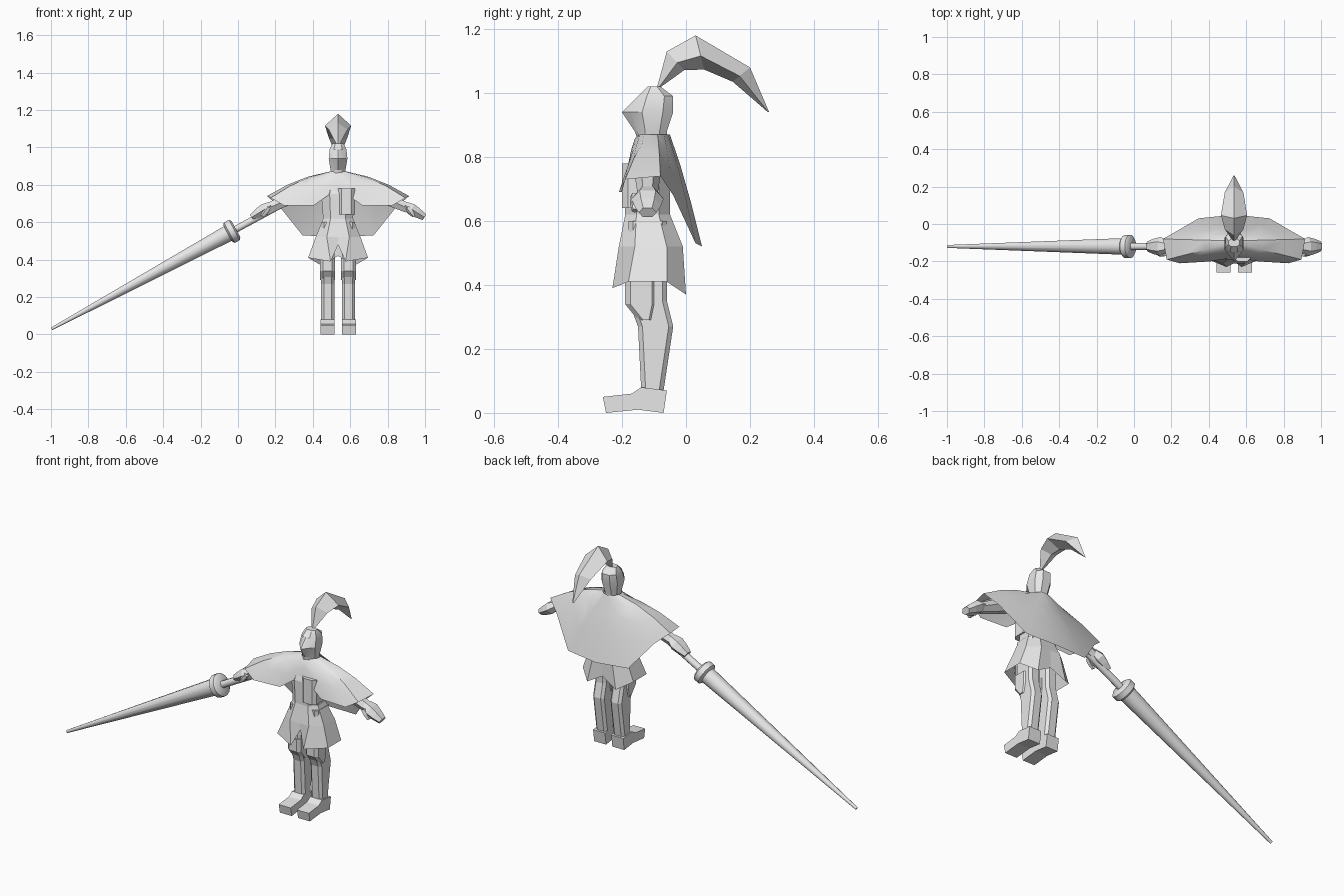
import bpy
import math
from mathutils import Vector

if "Cube" in bpy.data.objects:
    bpy.data.objects.remove(bpy.data.objects["Cube"])

BODY_X, BODY_Y = 0.535, -0.12   # vertical axis of the figure

grey = bpy.data.materials.new("plain grey")
grey.use_nodes = True
grey.diffuse_color = (0.8, 0.8, 0.8, 1)
grey.node_tree.nodes["Principled BSDF"].inputs["Base Color"].default_value = grey.diffuse_color


def loft(name, rings, cap_start=True, cap_end=True, smooth=0):
    """Skin closed rings of equal length."""
    count = len(rings[0])
    verts = [point for ring in rings for point in ring]
    faces = []
    for row in range(0, len(verts) - count, count):
        for i in range(count):
            following = (i + 1) % count
            faces.append((row + i, row + following,
                          row + count + following, row + count + i))
    if cap_start:
        faces.append(tuple(reversed(range(count))))
    if cap_end:
        faces.append(tuple(range(len(verts) - count, len(verts))))
    mesh = bpy.data.meshes.new(name)
    mesh.from_pydata(verts, [], faces)
    mesh.materials.append(grey)
    obj = bpy.data.objects.new(name, mesh)
    bpy.context.collection.objects.link(obj)
    bpy.ops.object.select_all(action='DESELECT')
    obj.select_set(True)
    bpy.context.view_layer.objects.active = obj
    bpy.ops.object.mode_set(mode='EDIT')
    bpy.ops.mesh.select_all(action='SELECT')
    bpy.ops.mesh.normals_make_consistent(inside=False)
    bpy.ops.object.mode_set(mode='OBJECT')
    if smooth:
        bpy.ops.object.shade_smooth_by_angle(angle=math.radians(smooth))


def mirrored(half):
    """Close a ring from its left half, listed front centre to back centre."""
    left = [Vector((BODY_X + x, y, z)) for x, y, z in half]
    right = [Vector((BODY_X - x, y, z)) for x, y, z in reversed(half[1:-1])]
    return left + right


def band(z, width, front, back, point=0):
    """Body ring with bevelled corners; point pushes the front centre forward."""
    bevel = (back - front) / 4
    inner = width / 2
    return mirrored([(0, front - point, z), (inner, front, z), (width, front + bevel, z),
                     (width, back - bevel, z), (inner, back, z), (0, back, z)])


def limb_ring(side, inner, outer, z, front, back):
    """Leg section with bevelled corners."""
    bevel = (outer - inner) / 5
    corners = []
    for x, y, sx, sy in ((inner, front, bevel, bevel), (outer, front, -bevel, bevel),
                         (outer, back, -bevel, -bevel), (inner, back, bevel, -bevel)):
        pair = [(x, y + sy), (x + sx, y)]
        corners += pair if sx * sy > 0 else reversed(pair)
    return [(BODY_X + side * x, y, z) for x, y in corners]


def rod(name, start, direction, profile, sides, smooth=0, depth=1):
    """Rings along a line in the xz plane; profile holds (distance, radius)."""
    along = Vector(direction).normalized()
    across = Vector((-along.z, 0, along.x))
    sideways = Vector((0, depth, 0))
    rings = []
    for distance, radius in profile:
        centre = Vector(start) + along * distance
        angles = [math.tau * (i + 0.5) / sides for i in range(sides)]
        rings.append([centre + radius * (across * math.cos(a) + sideways * math.sin(a))
                      for a in angles])
    loft(name, rings, smooth=smooth)


# Torso
loft("torso", [band(0.62, 0.08, -0.19, -0.05), band(0.75, 0.09, -0.19, -0.05),
               band(0.86, 0.05, -0.15, -0.06)])

# Chest flap on the left side only
loft("chest_flap", [limb_ring(1, 0, 0.09, z, -0.2, -0.1) for z in (0.64, 0.78)])

# Skirt, split at the front and dipping at the back
hem = mirrored([(0, -0.2, 0.48), (0.04, -0.23, 0.39), (0.16, -0.18, 0.41),
                (0.16, -0.06, 0.41), (0.09, 0, 0.37), (0, -0.01, 0.42)])
loft("skirt", [hem, band(0.52, 0.12, -0.21, -0.01), band(0.62, 0.08, -0.19, -0.05)],
     cap_start=False)

# Cape: round neck swept to a pointed hem, slightly arched on the way
cape_hem = mirrored([(0, -0.18, 0.78), (0.13, -0.2, 0.69), (0.29, -0.21, 0.69),
                     (0.36, -0.19, 0.73), (0.38, -0.08, 0.74), (0.31, -0.04, 0.68),
                     (0.19, 0.03, 0.53), (0, 0.05, 0.52)])
half_neck = []
for i in range(8):
    angle = math.pi * i / 7
    half_neck.append((0.05 * math.sin(angle), -0.1 - 0.05 * math.cos(angle), 0.87))
cape_neck = mirrored(half_neck)
cape_rings = []
for step in range(4):
    fraction = step / 3
    arch = Vector((0, 0, 0.02 * math.sin(math.pi * fraction)))
    cape_rings.append([top.lerp(low, fraction) + arch
                       for top, low in zip(cape_neck, cape_hem)])
loft("cape", cape_rings, cap_start=False, cap_end=False, smooth=30)

# Helmet with pointed visor
loft("helmet", [band(0.85, 0.035, -0.15, -0.06), band(0.88, 0.04, -0.15, -0.06, 0.01),
                band(0.94, 0.05, -0.17, -0.04, 0.03), band(0.99, 0.045, -0.15, -0.04),
                band(1.02, 0.03, -0.12, -0.08)], smooth=25)

# Plume: each crest point thickens towards a hub beneath the curl
hub = Vector((0, 0.08, 0.98))
plume_rings = []
for y, z, width, thickness in ((-0.09, 1.02, 0.01, 0.01), (-0.06, 1.13, 0.05, 0.08),
                               (0.03, 1.18, 0.07, 0.11), (0.2, 1.08, 0.05, 0.07),
                               (0.26, 0.94, 0.004, 0.005)):
    crest = Vector((0, y, z))
    inward = (hub - crest).normalized() * thickness
    side = crest + inward * 0.6 + Vector((width, 0, 0))
    plume_rings.append(mirrored([crest, side, crest + inward]))
loft("plume", plume_rings)

# Legs and arms
shin_and_thigh = ((0.07, -0.14, -0.07), (0.27, -0.15, -0.04),
                  (0.35, -0.18, -0.06), (0.6, -0.18, -0.06))
knee_guard = ((0.29, -0.15, -0.1), (0.34, -0.19, -0.09), (0.41, -0.19, -0.09))
boot_outline = ((-0.25, 0), (-0.15, 0.01), (-0.07, 0), (-0.06, 0.07),
                (-0.14, 0.08), (-0.17, 0.06), (-0.26, 0.05))
for name, side in (("left", 1), ("right", -1)):
    loft(name + "_leg", [limb_ring(side, 0.02, 0.09, *row) for row in shin_and_thigh])
    loft(name + "_knee", [limb_ring(side, 0.016, 0.096, *row) for row in knee_guard])
    loft(name + "_boot", [[(BODY_X + side * x, y, z) for y, z in boot_outline]
                          for x in (0.02, 0.095)])
    rod(name + "_arm", (BODY_X + side * 0.07, BODY_Y, 0.81), (side * 0.9, 0, -0.4),
        [(0, 0.04), (0.17, 0.04), (0.33, 0.03)], sides=6)
    rod(name + "_hand", (BODY_X + side * 0.36, BODY_Y, 0.69), (side * 0.8, 0, -0.5),
        [(0, 0.024), (0.04, 0.036), (0.08, 0.03), (0.12, 0.02)], sides=6, depth=1.4)
    rod(name + "_thumb", (BODY_X + side * 0.37, BODY_Y - 0.04, 0.68), (side * 0.6, 0, -0.8),
        [(0, 0.014), (0.03, 0.016), (0.06, 0.01)], sides=5)

# Lance: cone, guard ring and grip share one line
lance_tip = (-0.996, BODY_Y, 0.03)
lance_axis = (0.97, 0, 0.525)
rod("lance", lance_tip, lance_axis, [(0, 0.008), (1.08, 0.046)], sides=12, smooth=40)
rod("lance_guard", lance_tip, lance_axis,
    [(1.07, 0.05), (1.08, 0.063), (1.11, 0.063), (1.12, 0.05)], sides=16, smooth=40)
rod("lance_grip", lance_tip, lance_axis, [(1.11, 0.02), (1.42, 0.02)], sides=8, smooth=50)
